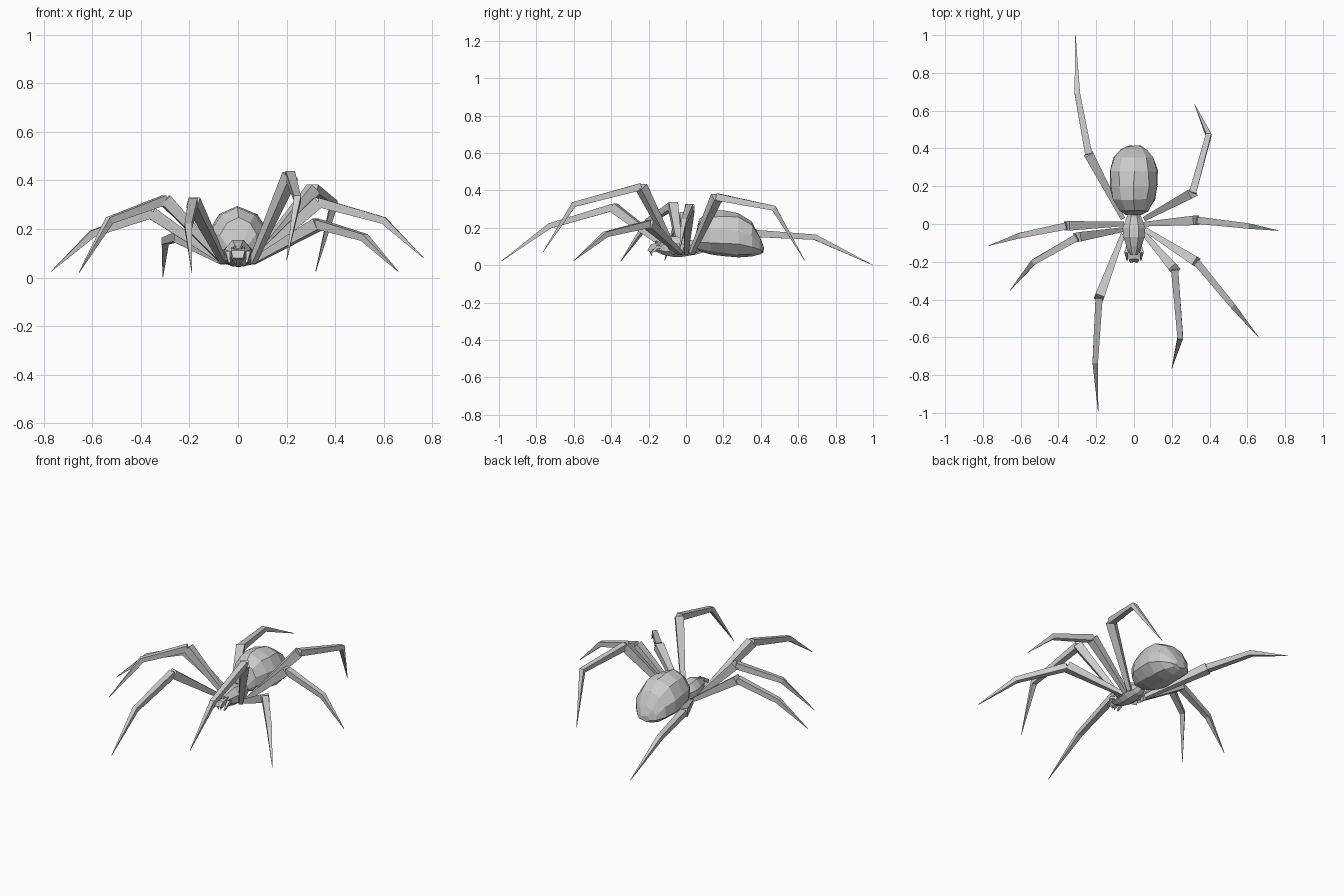
import bpy
import bmesh
import random
from math import cos, sin, tau
from mathutils import Vector

random.seed(4)

default_cube = bpy.data.objects.get("Cube")
if default_cube:
    bpy.data.objects.remove(default_cube, do_unlink=True)

# One plain grey for the whole body
grey = bpy.data.materials.new("plain_grey")
grey.use_nodes = True
colour = (0.6, 0.6, 0.6, 1)
grey.diffuse_color = colour
grey.node_tree.nodes["Principled BSDF"].inputs["Base Color"].default_value = colour


def loft(name, rings):
    """Skin a closed solid through rings that have the same number of points."""
    bm = bmesh.new()
    loops = [[bm.verts.new(point) for point in ring] for ring in rings]
    sides = len(loops[0])
    for lower, upper in zip(loops, loops[1:]):
        for i in range(sides):
            j = (i + 1) % sides
            bm.faces.new((lower[i], lower[j], upper[j], upper[i]))
    bm.faces.new(loops[0])
    bm.faces.new(loops[-1])
    bmesh.ops.recalc_face_normals(bm, faces=bm.faces)
    mesh = bpy.data.meshes.new(name)
    bm.to_mesh(mesh)
    bm.free()
    mesh.materials.append(grey)
    obj = bpy.data.objects.new(name, mesh)
    bpy.context.collection.objects.link(obj)
    return obj


def body_ring(y, half_width, bottom, top, belly, sides, jitter=0.0):
    """Upright ring; belly sets where its widest level lies between bottom and top."""
    level = bottom + (top - bottom) * belly
    ring = []
    for i in range(sides):
        angle = tau * (i + 0.5) / sides
        rise = sin(angle) / cos(tau / sides / 2)
        height = (top - level) if rise > 0 else (level - bottom)
        wobble = Vector([random.uniform(-jitter, jitter) for _ in range(3)])
        ring.append(Vector((half_width * cos(angle), y, level + rise * height)) + wobble)
    return ring


def beam(name, stations):
    """Square tapered limb through (point, width) stations."""
    points = [Vector(point) for point, width in stations]
    rings = []
    for i, (point, width) in enumerate(stations):
        along = points[min(i + 1, len(points) - 1)] - points[max(i - 1, 0)]
        side = along.cross(Vector((0, 0, 1))).normalized()
        up = side.cross(along).normalized()
        half = width / 2
        rings.append([points[i] + side * a * half + up * b * half
                      for a, b in ((-1, -1), (1, -1), (1, 1), (-1, 1))])
    return loft(name, rings)


# Abdomen: faceted dome with a low widest line
abdomen_profile = [
    (0.05, 0.04, 0.09, 0.15),
    (0.07, 0.08, 0.08, 0.24),
    (0.13, 0.115, 0.06, 0.28),
    (0.20, 0.13, 0.05, 0.285),
    (0.28, 0.13, 0.045, 0.275),
    (0.35, 0.11, 0.05, 0.23),
    (0.395, 0.07, 0.06, 0.15),
    (0.413, 0.035, 0.07, 0.10),
]
loft("abdomen", [body_ring(*row, belly=0.42, sides=10, jitter=0.004)
                 for row in abdomen_profile])

# Front body and head with the narrow waist behind
thorax_profile = [
    (0.08, 0.025, 0.08, 0.13),
    (0.04, 0.04, 0.055, 0.13),
    (-0.02, 0.065, 0.045, 0.15),
    (-0.07, 0.06, 0.045, 0.155),
    (-0.12, 0.042, 0.055, 0.14),
    (-0.165, 0.03, 0.075, 0.12),
]
loft("front_body", [body_ring(*row, belly=0.4, sides=8) for row in thorax_profile])

# Jaws, fangs, feelers and small eyes on both sides of the head
for side, label in ((1, "left"), (-1, "right")):
    beam(label + "_jaw", [((side * 0.014, -0.13, 0.11), 0.026),
                          ((side * 0.015, -0.18, 0.10), 0.028),
                          ((side * 0.012, -0.195, 0.075), 0.02)])
    beam(label + "_fang", [((side * 0.013, -0.19, 0.085), 0.014),
                           ((side * 0.008, -0.182, 0.05), 0.002)])
    beam(label + "_feeler", [((side * 0.03, -0.10, 0.08), 0.014),
                             ((side * 0.042, -0.15, 0.10), 0.018),
                             ((side * 0.036, -0.19, 0.06), 0.008)])
    bpy.ops.mesh.primitive_ico_sphere_add(subdivisions=1, radius=0.008,
                                          location=(side * 0.014, -0.158, 0.125))
    bpy.context.object.name = label + "_eye"
    bpy.context.object.data.materials.append(grey)

# Legs from front to back: knee, ankle and tip of each
right_legs = [
    ((-0.185, -0.39, 0.31), (-0.205, -0.73, 0.21), (-0.19, -0.99, 0.02)),
    ((-0.30, -0.07, 0.32), (-0.53, -0.20, 0.235), (-0.655, -0.35, 0.02)),
    ((-0.355, -0.01, 0.265), (-0.60, -0.06, 0.18), (-0.77, -0.115, 0.025)),
    ((-0.24, 0.37, 0.17), (-0.30, 0.69, 0.15), (-0.31, 1.0, 0.0)),
]
left_legs = [
    ((0.215, -0.24, 0.42), (0.245, -0.60, 0.325), (0.20, -0.765, 0.07)),
    ((0.33, -0.20, 0.22), (0.52, -0.43, 0.165), (0.66, -0.60, 0.025)),
    ((0.33, 0.02, 0.31), (0.60, -0.01, 0.235), (0.765, -0.035, 0.08)),
    ((0.31, 0.165, 0.365), (0.395, 0.47, 0.305), (0.32, 0.635, 0.025)),
]
hip_positions = (-0.06, -0.03, 0.0, 0.03)
leg_names = ("front", "second", "third", "back")

for side, label, legs in ((1, "left", left_legs), (-1, "right", right_legs)):
    for name, hip_y, (knee, ankle, tip) in zip(leg_names, hip_positions, legs):
        hip = Vector((side * 0.06, hip_y, 0.065))
        title = label + "_" + name
        beam(title + "_upper_leg", [(hip, 0.024), (knee, 0.05)])
        beam(title + "_lower_leg", [(knee, 0.038), (ankle, 0.029), (tip, 0.002)])
